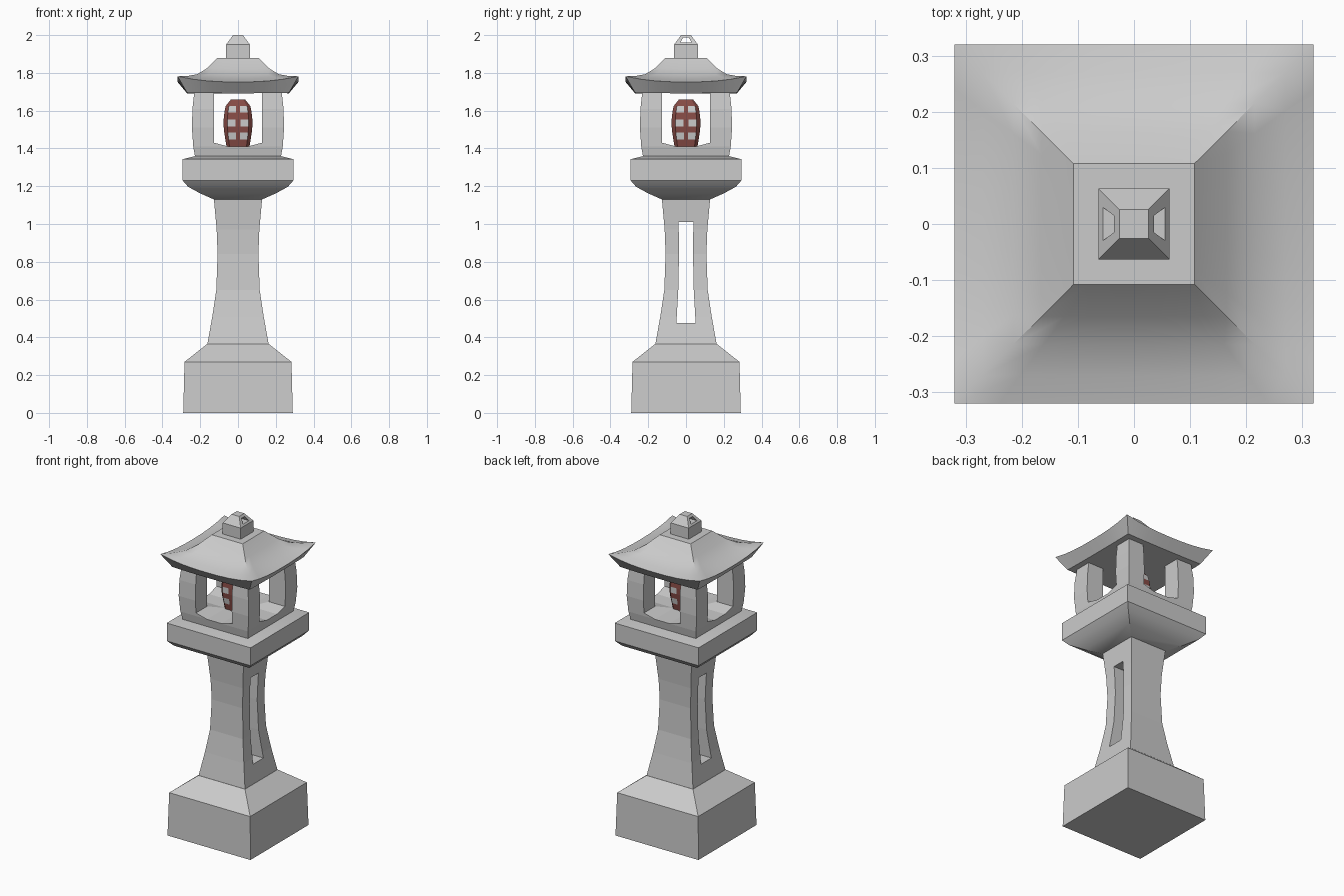
import bpy, bmesh
from math import radians

if "Cube" in bpy.data.objects:
    bpy.data.objects.remove(bpy.data.objects["Cube"])


def material(name, rgb):
    m = bpy.data.materials.new(name)
    m.diffuse_color = (*rgb, 1)
    m.use_nodes = True
    m.node_tree.nodes["Principled BSDF"].inputs["Base Color"].default_value = m.diffuse_color
    return m


def skin(name, rings, smooth=None):
    """Join equal-sized point rings into a closed solid, bottom to top."""
    bm = bmesh.new()
    loops = [[bm.verts.new(p) for p in r] for r in rings]
    n = len(loops[0])
    for a, b in zip(loops, loops[1:]):
        for i in range(n):
            j = (i + 1) % n
            bm.faces.new((a[i], a[j], b[j], b[i]))
    bm.faces.new(loops[0][::-1])
    bm.faces.new(loops[-1])
    bm.normal_update()
    me = bpy.data.meshes.new(name)
    bm.to_mesh(me)
    bm.free()
    ob = bpy.data.objects.new(name, me)
    bpy.context.collection.objects.link(ob)
    if smooth:
        bpy.ops.object.select_all(action='DESELECT')
        ob.select_set(True)
        bpy.context.view_layer.objects.active = ob
        bpy.ops.object.shade_smooth_by_angle(angle=radians(smooth))
    return ob


def loft(name, levels, smooth=None):
    """Rectangular sections given as (half x, half y, z)."""
    return skin(name, [[(-x, -y, z), (x, -y, z), (x, y, z), (-x, y, z)]
                       for x, y, z in levels], smooth)


def square_loft(name, levels, smooth=None):
    return loft(name, [(h, h, z) for h, z in levels], smooth)


def cut(ob, cutter):
    cutter.hide_render = True
    m = ob.modifiers.new("cut", 'BOOLEAN')
    m.operation = 'DIFFERENCE'
    m.object = cutter
    bpy.context.view_layer.objects.active = ob
    bpy.ops.object.modifier_apply(modifier=m.name)
    bpy.data.objects.remove(cutter)


# Base block with sloped shoulder
square_loft("base", [(0.29, 0), (0.283, 0.27), (0.163, 0.365)])

# Waisted column with a tall slot from side to side
column = square_loft("column", [(0.163, 0.36), (0.136, 0.51), (0.115, 0.65),
                                (0.108, 0.84), (0.113, 0.97), (0.128, 1.135)])
cut(column, loft("slot_cutter", [(0.4, 0.051, 0.475), (0.4, 0.041, 0.65),
                                 (0.4, 0.037, 0.84), (0.4, 0.039, 1.01)]))

# Platform with rounded underside
square_loft("platform", [(0.128, 1.13), (0.2, 1.162), (0.264, 1.197), (0.293, 1.23),
                         (0.293, 1.343), (0.225, 1.36)], 30)

# Light chamber: bulging box opened on all four sides
chamber = square_loft("light_chamber", [(0.226, 1.35), (0.237, 1.41), (0.244, 1.51),
                                        (0.241, 1.61), (0.232, 1.695)])
opening = [(0.4, 0.05, 1.41), (0.4, 0.127, 1.43), (0.4, 0.127, 1.8)]
cut(chamber, loft("opening_cutter_x", opening))
cut(chamber, loft("opening_cutter_y", [(y, x, z) for x, y, z in opening]))


# Roof with upturned eave corners; each ring has 8 segments per side
def roof_ring(half, z_mid, z_corner):
    pts = []
    for side in range(4):
        for i in range(8):
            t = -1 + i / 4
            x, y = half * t, -half
            for _ in range(side):
                x, y = -y, x
            pts.append((x, y, z_mid + (z_corner - z_mid) * abs(t) ** 2.5))
    return pts


skin("roof", [roof_ring(*r) for r in [
    (0.27, 1.692, 1.695), (0.32, 1.752, 1.782), (0.27, 1.765, 1.783),
    (0.215, 1.786, 1.793), (0.165, 1.822, 1.824), (0.108, 1.88, 1.88)]], 35)

# Finial with a small hole through the tip
finial = square_loft("finial", [(0.063, 1.875), (0.063, 1.95), (0.026, 2.0)])
cut(finial, loft("finial_cutter", [(0.2, 0.03, 1.96), (0.2, 0.015, 1.987)]))


# Paper lamp: red frame around pale panels on a barrel with cut corners
def lamp_ring(half, z):
    pts = []
    for side in range(4):
        for u in (-0.74, -0.16, 0.16, 0.74):
            x, y = half * u, -half
            for _ in range(side):
                x, y = -y, x
            pts.append((x, y, z))
    return pts


levels = [(0.06, 1.405), (0.067, 1.448), (0.073, 1.485), (0.076, 1.517),
          (0.076, 1.554), (0.072, 1.591), (0.065, 1.625), (0.055, 1.637), (0.037, 1.66)]
lamp = skin("paper_lamp", [lamp_ring(*l) for l in levels])
lamp.data.materials.append(material("lamp_frame_red", (0.24, 0.07, 0.06)))
lamp.data.materials.append(material("lamp_paper", (0.85, 0.85, 0.83)))
for f in lamp.data.polygons:
    row, col = divmod(f.index, 16)
    if row in (1, 3, 5) and col % 4 in (0, 2):
        f.material_index = 1
